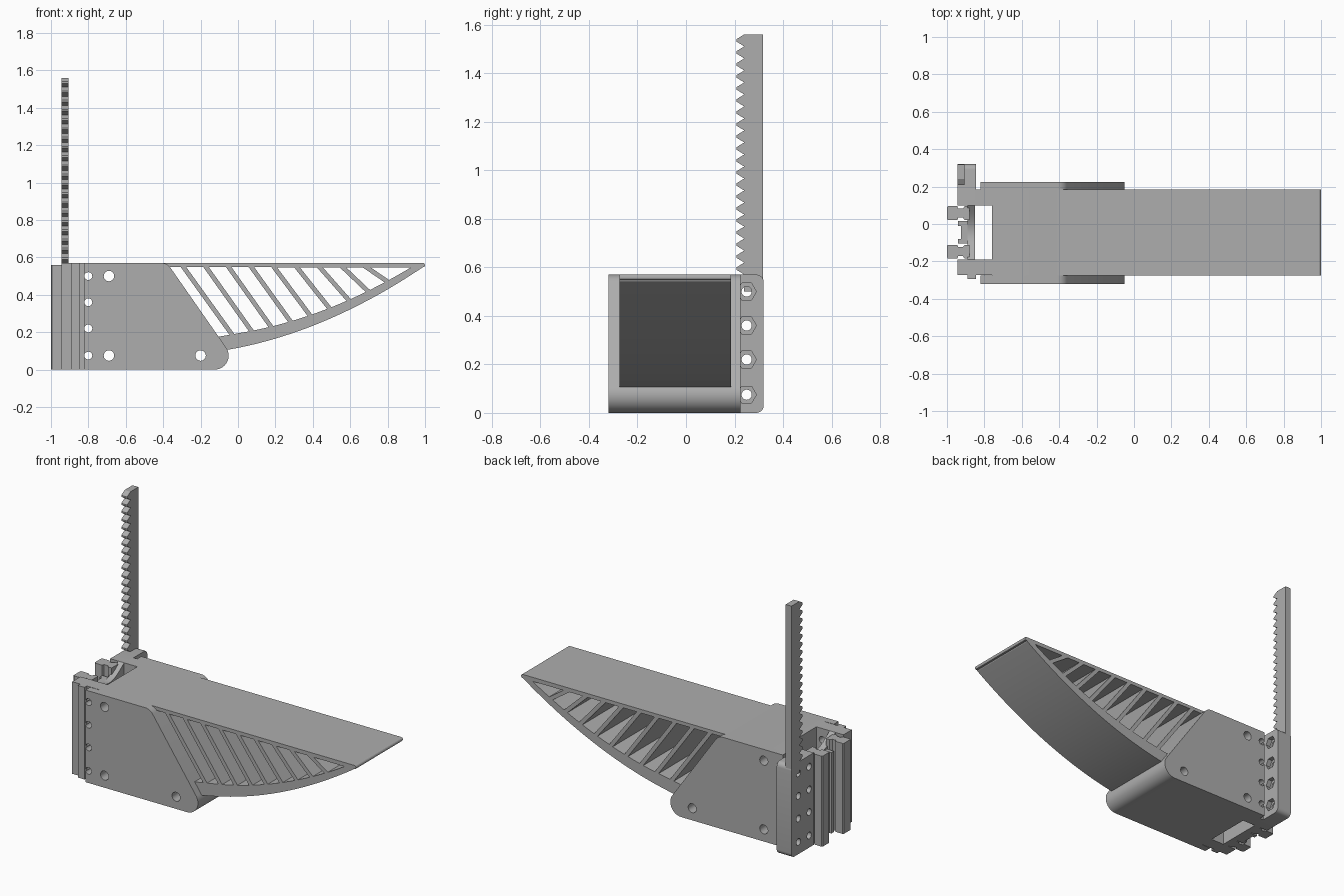
import bpy, bmesh, math
from mathutils import Vector

cube = bpy.data.objects.get("Cube")
if cube:
    bpy.data.objects.remove(cube, do_unlink=True)

grey = bpy.data.materials.new("plain grey plastic")
grey.use_nodes = True
colour = (0.42, 0.42, 0.42, 1)
grey.diffuse_color = colour
grey.node_tree.nodes["Principled BSDF"].inputs["Base Color"].default_value = colour


def place(axis, u, v, w):
    """Map a profile point (u, v) and a depth w along an axis to space."""
    return {"x": (w, u, v), "y": (u, w, v), "z": (u, v, w)}[axis]


def add_prism(bm, pts, axis, lo, hi):
    ends = [[bm.verts.new(place(axis, u, v, w)) for u, v in pts] for w in (lo, hi)]
    bm.faces.new(ends[0])
    bm.faces.new(ends[1])
    for i in range(len(pts)):
        j = (i + 1) % len(pts)
        bm.faces.new((ends[0][i], ends[0][j], ends[1][j], ends[1][i]))


def finish(bm, name):
    bmesh.ops.recalc_face_normals(bm, faces=bm.faces)
    mesh = bpy.data.meshes.new(name)
    bm.to_mesh(mesh)
    bm.free()
    mesh.materials.append(grey)
    ob = bpy.data.objects.new(name, mesh)
    bpy.context.collection.objects.link(ob)
    return ob


def prism(name, pts, axis, lo, hi):
    bm = bmesh.new()
    add_prism(bm, pts, axis, lo, hi)
    return finish(bm, name)


def box(name, x0, x1, y0, y1, z0, z1):
    return prism(name, [(x0, y0), (x1, y0), (x1, y1), (x0, y1)], "z", z0, z1)


def arc(cu, cv, r, a0, a1, n):
    angles = [math.radians(a0 + (a1 - a0) * i / n) for i in range(n + 1)]
    return [(cu + r * math.cos(a), cv + r * math.sin(a)) for a in angles]


def drill(ob, axis, centres, r, lo, hi, sides=20):
    """Cut a row of round or hexagonal holes."""
    bm = bmesh.new()
    for u, v in centres:
        add_prism(bm, arc(u, v, r, 0, 360 - 360 / sides, sides - 1), axis, lo, hi)
    cutter = finish(bm, "hole_cutter")
    cutter.hide_render = True
    mod = ob.modifiers.new("holes", "BOOLEAN")
    mod.operation, mod.solver, mod.object = "DIFFERENCE", "EXACT", cutter
    bpy.context.view_layer.objects.active = ob
    bpy.ops.object.modifier_apply(modifier=mod.name)
    bpy.data.objects.remove(cutter, do_unlink=True)


def smooth(ob):
    bpy.ops.object.select_all(action="DESELECT")
    ob.select_set(True)
    bpy.context.view_layer.objects.active = ob
    bpy.ops.object.shade_smooth_by_angle(angle=math.radians(25))


TOP = 0.57
Y0, Y1 = -0.275, 0.185
bolt_heights = [0.075, 0.22, 0.36, 0.5]
pins = [(-0.69, 0.5), (-0.69, 0.075), (-0.2, 0.075)]
flange_bolts = [(-0.8, z) for z in bolt_heights]


# Side plates and the finger root between them share one outline
def cheek(x0):
    return ([(x0, 0)] + arc(-0.125, 0.075, 0.075, -90, 32, 14)
            + arc(-0.41, 0.51, 0.06, 32, 90, 6) + [(x0, TOP)])


for name, lo, hi in (("front_side_plate", -0.32, Y0), ("back_side_plate", Y1, 0.225)):
    plate = prism(name, cheek(-0.82), "y", lo, hi)
    drill(plate, "y", pins, 0.028, -0.5, 0.5)
    drill(plate, "y", flange_bolts, 0.021, -0.5, 0.5)
    smooth(plate)
root = prism("finger_root", cheek(-0.76), "y", Y0, Y1)
drill(root, "y", pins, 0.028, -0.5, 0.5)
smooth(root)


# Flexible finger: flat top skin, curved lower skin and slanted ribs
def belly(x):
    t = x + 0.05
    return 0.107 + 0.175 * t + 0.24 * t * t


def belly_inner(x):
    return belly(x) + 0.078 - 0.04 * max(x, 0)


prism("finger_top_skin", [(-0.76, 0.55), (0.96, 0.545)] + arc(0.988, 0.558, 0.012, -60, 90, 6)
      + [(-0.76, TOP)], "y", Y0, Y1)
xs = [-0.14 + 1.12 * i / 24 for i in range(25)]
lower = [(x, belly(x)) for x in xs] + [(0.99, 0.56)]
upper = [(x, min(belly_inner(x), 0.56)) for x in reversed(xs)]
smooth(prism("finger_lower_skin", lower + upper, "y", Y0, Y1))

for i in range(9):
    top = Vector((-0.30 + 0.121 * i, 0.56))
    x = -0.02 + 0.104 * i
    bottom = Vector((x, belly_inner(x) - 0.02))
    d = (top - bottom).normalized()
    side = Vector((-d.y, d.x)) * 0.012
    prism(f"finger_rib_{i + 1}", [bottom - side, top - side, top + side, bottom + side],
          "y", Y0, Y1)

# Mounting flanges beside the finger root
front_flange = box("front_flange", -0.945, -0.76, -0.272, -0.19, 0, TOP)
back_flange = box("back_flange", -0.85, -0.76, 0.1, Y1, 0, TOP)
for flange in (front_flange, back_flange):
    drill(flange, "y", flange_bolts, 0.021, -0.5, 0.5)
    smooth(flange)
box("front_flange_lip", -0.89, -0.845, -0.295, -0.27, 0, TOP)

# Rack holder with bolt holes and hexagonal nut pockets
holder = prism("rack_holder", [(0.1, 0)] + arc(0.29, 0.03, 0.03, -90, 0, 6)
               + arc(0.29, TOP - 0.03, 0.03, 0, 90, 6) + [(0.1, TOP)], "x", -0.945, -0.845)
outer_bolts = [(0.25, z) for z in bolt_heights]
drill(holder, "x", outer_bolts, 0.021, -1.1, -0.7)
drill(holder, "x", outer_bolts, 0.04, -0.875, -0.8, 6)
drill(holder, "x", [(0.145, z) for z in bolt_heights], 0.021, -1.1, -0.9)
smooth(holder)

# Toothed rack rising from the holder
teeth = 20
pitch = (1.56 - TOP) / teeth
edge = []
for i in range(teeth):
    z = TOP + pitch * i
    edge += [(0.24, z), (0.208, z + pitch * 0.4), (0.208, z + pitch * 0.6)]
prism("toothed_rack", [(0.318, 0.5), (0.24, 0.5)] + edge + [(0.24, 1.56), (0.318, 1.56)],
      "x", -0.945, -0.905)

# Web joining the flanges, with a dipped top edge
dip = [(-0.19 + 0.29 * i / 12, TOP - 0.07 * math.sin(math.pi * i / 12)) for i in range(13)]
smooth(prism("rail_web", [(0.1, 0), (-0.19, 0)] + dip, "x", -0.89, -0.85))

# Pair of guide rails, each a wide head on a narrow stem
for name, y in (("front_guide_rail", -0.148), ("back_guide_rail", 0.058)):
    half = [(-0.88, 0.037), (-0.905, 0.037), (-0.915, 0.024), (-0.94, 0.024),
            (-0.945, 0.037), (-0.995, 0.037), (-1.0, 0.03)]
    outline = [(x, y + w) for x, w in half] + [(x, y - w) for x, w in reversed(half)]
    prism(name, outline, "z", 0, TOP - 0.01)

# Slotted centre block between the rails
box("centre_block", -0.925, -0.88, -0.105, 0.015, 0, 0.5)
for name, y in (("front_centre_lip", -0.105), ("back_centre_lip", -0.01)):
    box(name, -0.94, -0.92, y, y + 0.025, 0, 0.5)
